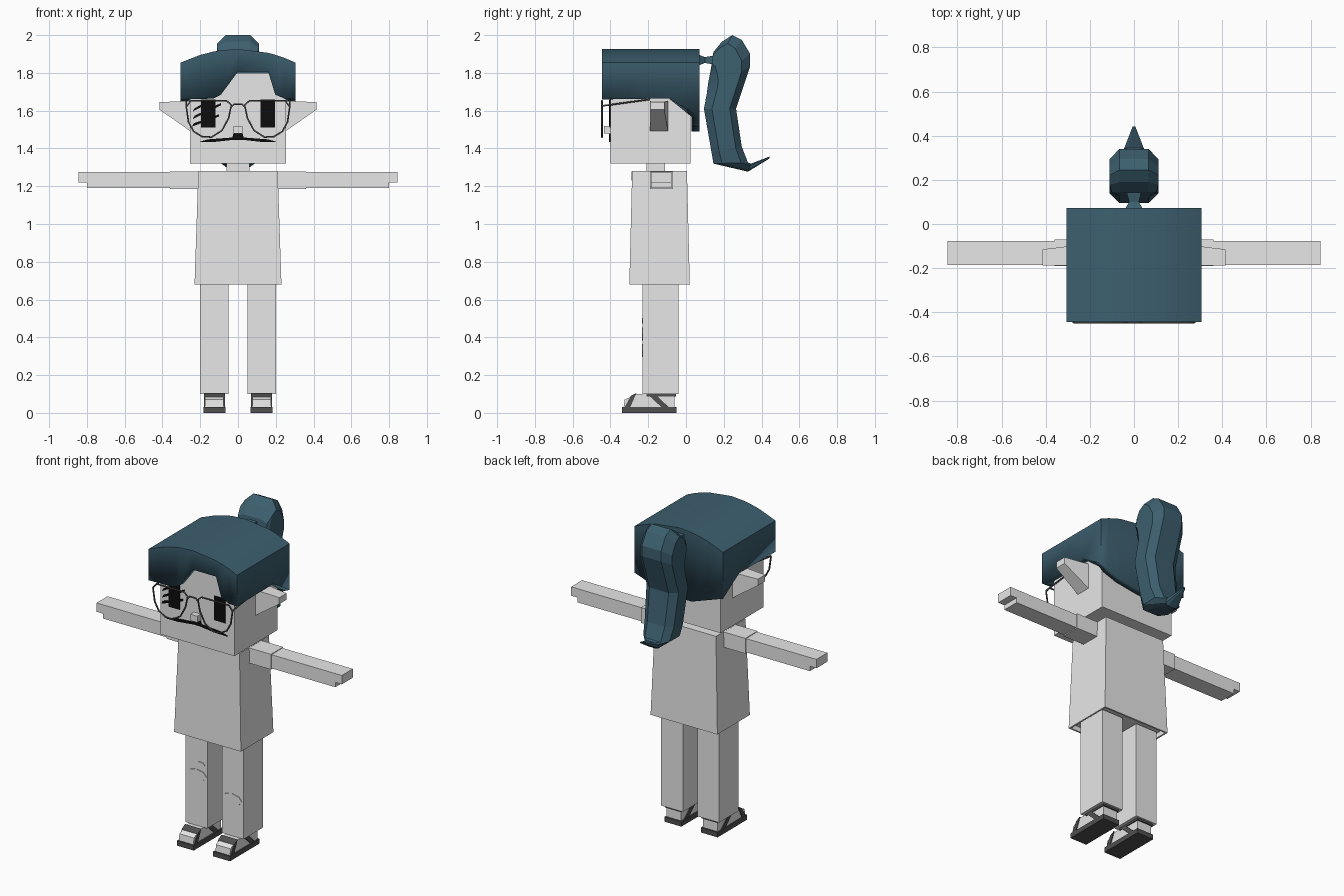
import bpy, bmesh, math
from mathutils import Vector

cube = bpy.data.objects.get("Cube")
if cube:
    bpy.data.objects.remove(cube, do_unlink=True)


def material(name, rgb):
    m = bpy.data.materials.new(name)
    m.use_nodes = True
    m.diffuse_color = (*rgb, 1)
    node = next(n for n in m.node_tree.nodes if n.type == 'BSDF_PRINCIPLED')
    node.inputs["Base Color"].default_value = (*rgb, 1)
    return m


GREY = material("light_grey", (0.8, 0.8, 0.8))
HAIR = material("teal_hair", (0.046, 0.115, 0.16))
DARK = material("dark_grey", (0.08, 0.08, 0.08))
BLACK = material("black", (0.004, 0.004, 0.004))
SIDES = (("left", 1), ("right", -1))


def finish(name, bm, mat):
    bmesh.ops.recalc_face_normals(bm, faces=bm.faces)
    me = bpy.data.meshes.new(name)
    bm.to_mesh(me)
    bm.free()
    me.materials.append(mat)
    ob = bpy.data.objects.new(name, me)
    bpy.context.scene.collection.objects.link(ob)
    return ob


def loft(name, rings, mat):
    """Skin a list of equal-length point rings and cap both ends."""
    bm = bmesh.new()
    vs = [[bm.verts.new(p) for p in r] for r in rings]
    n = len(vs[0])
    for a, b in zip(vs, vs[1:]):
        for i in range(n):
            j = (i + 1) % n
            bm.faces.new((a[i], a[j], b[j], b[i]))
    bm.faces.new(vs[0])
    bm.faces.new(vs[-1])
    return finish(name, bm, mat)


def prism(name, pts, axis, a, b, mat):
    """Extrude a 2D profile along x (profile y,z) or y (profile x,z)."""
    place = {'X': lambda p, d: (d, p[0], p[1]),
             'Y': lambda p, d: (p[0], d, p[1])}[axis]
    return loft(name, [[place(p, d) for p in pts] for d in (a, b)], mat)


def rect(x0, x1, y0, y1, z):
    return [(x0, y0, z), (x1, y0, z), (x1, y1, z), (x0, y1, z)]


def box(name, x0, x1, y0, y1, z0, z1, mat):
    return loft(name, [rect(x0, x1, y0, y1, z) for z in (z0, z1)], mat)


def wire(name, pts, closed):
    cu = bpy.data.curves.new(name, 'CURVE')
    cu.dimensions = '3D'
    cu.bevel_depth = 0.005
    cu.bevel_resolution = 1
    sp = cu.splines.new('POLY')
    sp.points.add(len(pts) - 1)
    for p, co in zip(sp.points, pts):
        p.co = (*co, 1)
    sp.use_cyclic_u = closed
    cu.materials.append(DARK)
    ob = bpy.data.objects.new(name, cu)
    bpy.context.scene.collection.objects.link(ob)


def patch(name, cx, cz, rx, rz, y):
    pts = [(cx + rx * math.cos(k * math.pi / 4), cz + rz * math.sin(k * math.pi / 4)) for k in range(8)]
    prism(name, pts, 'Y', y - 0.004, y + 0.01, GREY)


# Shirt with a hollow hem, neckline, neck and head
loft("shirt", [rect(-.21, .21, -.285, .005, 1.28), rect(-.23, .23, -.3, .02, .68),
               rect(-.22, .22, -.29, .01, .68), rect(-.22, .22, -.29, .01, .71)], GREY)
arc = [(.08 * math.cos(t * math.pi / 6), 1.279 - .05 * math.sin(t * math.pi / 6)) for t in range(7)]
prism("neckline", arc, 'Y', -.289, -.28, GREY)
box("neck", -.06, .06, -.21, -.11, 1.25, 1.34, GREY)
box("head", -.255, .255, -.4, .025, 1.32, 1.8, GREY)
box("nose", -.024, .024, -.435, -.39, 1.48, 1.52, GREY)

# Paired limbs, ears, eyes and sandals
for side, s in SIDES:
    arm = [(.2, 1.19), (.8, 1.19), (.8, 1.22), (.845, 1.22), (.845, 1.275), (.2, 1.275)]
    prism(side + "_arm", [(s * x, z) for x, z in arm], 'Y', -.185, -.077, GREY)
    box(side + "_sleeve", s * .2, s * .36, -.19, -.07, 1.184, 1.279, GREY)
    box(side + "_leg", s * .05, s * .2, -.23, -.04, .1, .7, GREY)

    ear = [[(s * .25, y, z) for y, z in ((-.19, 1.49), (-.095, 1.49), (-.095, 1.652), (-.19, 1.652))],
           [(s * .415, y, z) for y, z in ((-.187, 1.605), (-.115, 1.605), (-.115, 1.645), (-.187, 1.645))]]
    loft(side + "_ear", ear, GREY)
    box(side + "_eye", s * .12, s * .195, -.406, -.398, 1.51, 1.66, BLACK)

    foot = [(-.06, .03), (-.06, .1), (-.26, .1), (-.325, .07), (-.33, .03)]
    prism(side + "_foot", foot, 'X', s * .076, s * .176, GREY)
    prism(side + "_sole", [(-.05, 0), (-.05, .03), (-.34, .03), (-.34, 0)], 'X', s * .067, s * .183, DARK)
    straps = {"toe_strap": [(-.325, .03), (-.295, .03), (-.262, .105), (-.292, .09)],
              "cross_strap": [(-.13, .03), (-.09, .03), (-.165, .1), (-.205, .1)],
              "ankle_strap": [(-.21, .088), (-.052, .088), (-.052, .104), (-.21, .104)]}
    for part, pts in straps.items():
        prism(side + "_" + part, pts, 'X', s * .07, s * .181, DARK)

    # Spectacle lens rim and temple arm
    rim = [(.035, 1.63), (.06, 1.652), (.25, 1.652), (.274, 1.62), (.262, 1.54), (.235, 1.49),
           (.19, 1.463), (.14, 1.46), (.085, 1.495), (.05, 1.56)]
    wire(side + "_lens_rim", [(s * x, -.445, z) for x, z in rim], True)
    wire(side + "_temple", [(s * .274, -.445, 1.625), (s * .274, -.19, 1.66)], False)
wire("bridge", [(-.035, -.445, 1.62), (-.02, -.445, 1.635), (.02, -.445, 1.635), (.035, -.445, 1.62)], False)

# Trouser knee patches
patch("right_knee_patch", -.122, .418, .067, .034, -.23)
patch("left_knee_patch", .122, .33, .067, .034, -.23)
patch("small_patch", -.1, .488, .034, .015, -.23)

# Moustache and slanted strokes over the right eye
half = [(.02, 1.495), (.03, 1.458), (.16, 1.448), (.21, 1.433), (.13, 1.434), (.02, 1.446)]
prism("moustache", half + [(-x, z) for x, z in reversed(half)], 'Y', -.408, -.398, BLACK)
for k, (x0, z0, x1, z1) in enumerate(((-.245, 1.515, -.1, 1.575), (-.24, 1.555, -.09, 1.635),
                                     (-.24, 1.595, -.15, 1.65))):
    pts = [(x0, z0), (x1, z1 - .006), (x1, z1 + .006), (x0 + .01, z0 + .018)]
    prism("eye_stroke_%d" % (k + 1), pts, 'Y', -.407, -.398, BLACK)

# Hair cap: arched roof grid with walls hanging to a shaped lower edge
front = [(-.305, 1.66), (-.2, 1.662), (-.13, 1.664), (-.09, 1.685), (0, 1.807),
         (.16, 1.807), (.197, 1.685), (.25, 1.662), (.305, 1.66)]
back_edge = lambda x: 1.49 + max(0, abs(x) - .09) * .35
bm = bmesh.new()
top = [[bm.verts.new((x, y, 1.926 - .072 * (x / .305) ** 2)) for x, _ in front] for y in (-.445, -.09, .072)]
n = len(front)
for a, b in zip(top, top[1:]):
    for i in range(n - 1):
        bm.faces.new((a[i], a[i + 1], b[i + 1], b[i]))
loop = [(v, z) for v, (_, z) in zip(top[0], front)] + [(top[1][-1], 1.665)]
loop += [(v, back_edge(v.co.x)) for v in reversed(top[2])] + [(top[1][0], 1.665)]
low = [bm.verts.new((v.co.x, v.co.y, z)) for v, z in loop]
for i in range(len(loop)):
    j = (i + 1) % len(loop)
    bm.faces.new((loop[j][0], loop[i][0], low[i], low[j]))
cap = finish("hair_cap", bm, HAIR)
mod = cap.modifiers.new("thickness", 'SOLIDIFY')
mod.thickness = .043
mod.offset = -1
bpy.context.view_layer.objects.active = cap
cap.select_set(True)
bpy.ops.object.shade_smooth_by_angle(angle=math.radians(25))

# Hair tie joining cap and ponytail
loft("hair_tie", [[(x * w, y, 1.868 + z * w) for x, z in ((-1, -.7), (1, -.7), (1, .7), (-1, .7))]
                  for y, w in ((.06, .045), (.1, .022), (.15, .035))], HAIR)

# Ponytail: bevelled sections given as outer (y, z), inner (y, z) and half width
sections = [((.145, 1.91), (.135, 1.84), .1), ((.19, 1.965), (.128, 1.8), .11),
            ((.245, 2.0), (.124, 1.78), .11), ((.295, 1.975), (.118, 1.75), .11),
            ((.34, 1.9), (.114, 1.72), .11), ((.34, 1.835), (.11, 1.69), .11),
            ((.265, 1.61), (.095, 1.61), .11), ((.295, 1.41), (.135, 1.38), .1),
            ((.328, 1.325), (.145, 1.32), .09), ((.345, 1.32), (.328, 1.277), .045),
            ((.442, 1.357), (.442, 1.347), .006)]
rings = []
for outer, inner, w in sections:
    o, q = Vector((0, *outer)), Vector((0, *inner))
    shape = ((-.6, 0), (.6, 0), (1, .2), (1, .75), (.6, 1), (-.6, 1), (-1, .75), (-1, .2))
    rings.append([o.lerp(q, t) + Vector((u * w, 0, 0)) for u, t in shape])
loft("ponytail", rings, HAIR)
